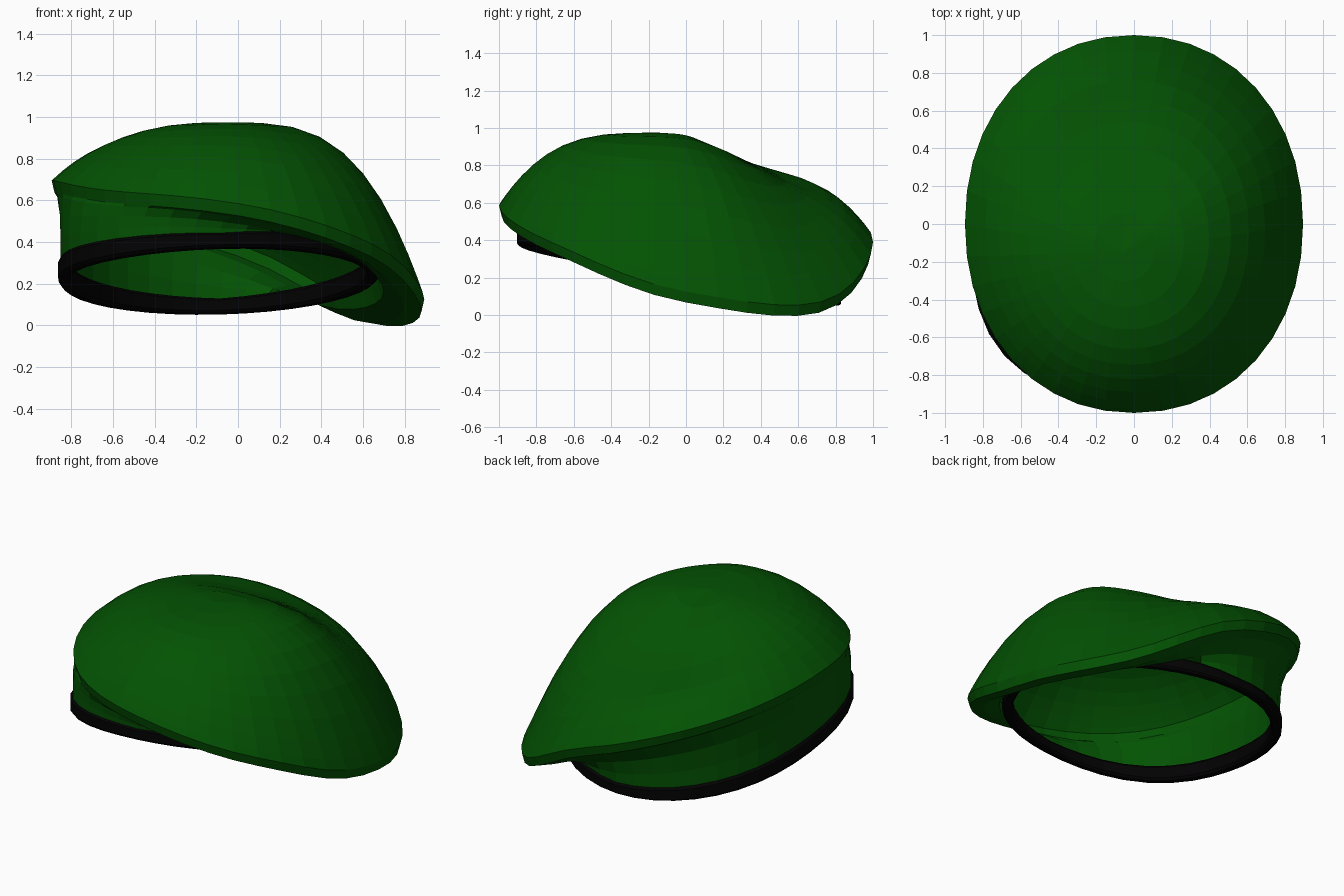
import bpy, bmesh, math

if "Cube" in bpy.data.objects:
    bpy.data.objects.remove(bpy.data.objects["Cube"])

SEGS = 40

def material(name, col):
    m = bpy.data.materials.new(name)
    m.diffuse_color = (*col, 1)
    m.use_nodes = True
    m.node_tree.nodes["Principled BSDF"].inputs["Base Color"].default_value = m.diffuse_color
    return m

green = material("dark green felt", (0.001, 0.085, 0.001))
black = material("black leather", (0.001, 0.0006, 0.001))

# values every 45 degrees, counter-clockwise from +x
RIM_Z = [.125, .07, .39, .60, .695, .65, .585, .39]      # height of the drooping lip
ROUND = [3.3, 2.4, 1.75, 1.85, 2.6, 2.9, 3.4, 3.2]      # fullness of the dome
TOP, CX, CY = .975, -.06, -.15                          # crown summit

def around(table, a):
    """Smooth periodic interpolation of a table around the hat."""
    u = (a / (2 * math.pi) * len(table)) % len(table)
    i, f = int(u), u - int(u)
    p0, p1, p2, p3 = (table[(i + k) % len(table)] for k in (-1, 0, 1, 2))
    return p1 + .5 * f * (p2 - p0 + f * (2*p0 - 5*p1 + 4*p2 - p3 + f * (3*(p1 - p2) + p3 - p0)))

def rim(a):
    """Plan outline of the crown, slightly squarer than an ellipse."""
    c, s, e = math.cos(a), math.sin(a), 2 / 2.12
    return (.895 * math.copysign(abs(c) ** e, c), math.copysign(abs(s) ** e, s))

def band(a, inset=0, up=0):
    """Point on the tilted head band, fuller at the front left; up runs 0 to 1."""
    c, s = math.cos(a), math.sin(a)
    bulge = .085 * max(0, math.cos(a - math.radians(225))) ** 6
    r = bulge - inset
    height = .07 + .035 * abs(c)
    y = -.03 + (.86 + r) * s
    return (-.085 + (.765 + r) * c, y, .207 - .19 * y + .02 * c + up * height - .2 * bulge)

def dome(t):
    def f(a):
        x, y = rim(a)
        z = around(RIM_Z, a)
        h = 1 - t ** around(ROUND, a)
        sag = .04 * max(0, math.cos(a - 1.95)) ** 2 * math.sin(2 * math.pi * t * t)
        return (CX * (1 - t) + x * t, CY * (1 - t) + y * t, z + (TOP - z) * h - sag)
    return f

def underside(k_xy, k_z):
    """Blend from the lip bottom to the top of the band."""
    def f(a):
        x, y = rim(a)
        lip = (x * .985, y * .985, around(RIM_Z, a) - .058)
        b = band(a, .012, .95)
        return tuple(p + (q - p) * k for p, q, k in zip(lip, b, (k_xy, k_xy, k_z)))
    return f

def loft(name, rings, mat, pole=None, closed=False):
    bm = bmesh.new()
    loops = [[bm.verts.new(f(2 * math.pi * i / SEGS)) for i in range(SEGS)] for f in rings]
    pairs = list(zip(loops, loops[1:]))
    if closed:
        pairs.append((loops[-1], loops[0]))
    for lo, hi in pairs:
        for i in range(SEGS):
            j = (i + 1) % SEGS
            bm.faces.new((lo[i], lo[j], hi[j], hi[i]))
    if pole:
        v = bm.verts.new(pole)
        for i in range(SEGS):
            bm.faces.new((loops[-1][i], loops[-1][(i + 1) % SEGS], v))
    bmesh.ops.recalc_face_normals(bm, faces=bm.faces)
    me = bpy.data.meshes.new(name)
    bm.to_mesh(me)
    bm.free()
    me.materials.append(mat)
    ob = bpy.data.objects.new(name, me)
    bpy.context.collection.objects.link(ob)
    return ob

# soft crown: side wall, folded lip and dome as one sheet
wall = [underside(1, 1), underside(.97, .7), underside(.85, .35), underside(.4, .06), underside(0, 0)]
top = [dome(t) for t in (1, .975, .93, .87, .79, .7, .6, .48, .34, .18)]
loft("crown", wall + top, green, pole=(CX, CY, TOP))

# head band with rounded edges
section = [(.012, 0), (0, .15), (0, .85), (.012, 1), (.05, 1), (.062, .85), (.062, .15), (.05, 0)]
loft("head_band", [lambda a, s=s: band(a, *s) for s in section], black, closed=True)
